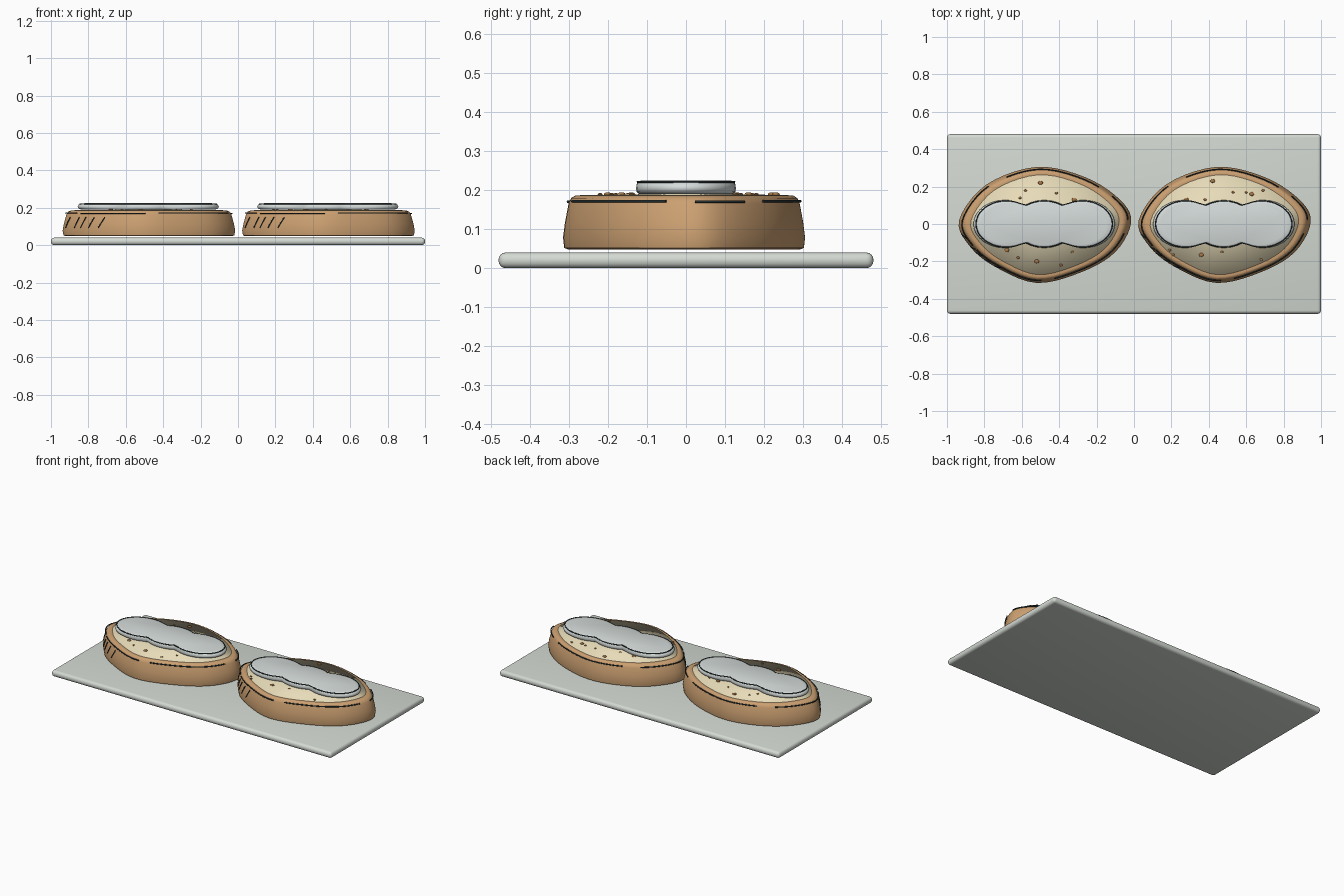
import bpy, bmesh, math
from mathutils import Vector

if "Cube" in bpy.data.objects:
    bpy.data.objects.remove(bpy.data.objects["Cube"])


def material(name, rgb):
    m = bpy.data.materials.new(name)
    m.diffuse_color = (*rgb, 1)
    m.use_nodes = True
    m.node_tree.nodes["Principled BSDF"].inputs["Base Color"].default_value = m.diffuse_color
    return m


BOARD = material("pale_board", (0.66, 0.70, 0.65))
CRUST = material("tan_crust", (0.60, 0.35, 0.165))
CRUMB = material("cream_crumb", (0.80, 0.71, 0.48))
CHEESE = material("soft_white", (0.67, 0.72, 0.71))
INK = material("dark_outline", (0.02, 0.03, 0.03))
SEED = material("brown_seed", (0.40, 0.19, 0.06))

# Slice outline, counterclockwise from the right tip
OUTLINE = [(.465, .01), (.405, .13), (.22, .25), (-.04, .305), (-.31, .21), (-.455, .02),
           (-.397, -.12), (-.26, -.23), (-.04, -.315), (.20, -.257), (.38, -.15)]


def outline(t):
    """Smooth closed curve through OUTLINE, one unit of t per point."""
    n, i = len(OUTLINE), math.floor(t)
    f = t - i
    a, b, c, d = (Vector(OUTLINE[(i + k) % n]) for k in (-1, 0, 1, 2))
    return 0.5 * (2 * b + (c - a) * f + (2 * a - 5 * b + 4 * c - d) * f ** 2
                  + (3 * b - a - 3 * c + d) * f ** 3)


def finish(obj, mat, angle=None):
    obj.data.materials.append(mat)
    if angle is not None:
        bpy.context.view_layer.objects.active = obj
        bpy.ops.object.select_all(action='DESELECT')
        obj.select_set(True)
        bpy.ops.object.shade_smooth_by_angle(angle=math.radians(angle))
    return obj


def stack(name, points, levels, mat, x, angle, dome=None):
    """Loft scaled copies of an outline; levels are (scale, z)."""
    bm = bmesh.new()
    rings = [[bm.verts.new((p[0] * s, p[1] * s, z)) for p in points] for s, z in levels]
    n = len(points)
    for lo, hi in zip(rings, rings[1:]):
        for i in range(n):
            j = (i + 1) % n
            bm.faces.new((lo[i], lo[j], hi[j], hi[i]))
    bm.faces.new(rings[0][::-1])
    if dome is None:
        bm.faces.new(rings[-1])
    else:
        top = bm.verts.new((0, 0, dome))
        for i in range(n):
            bm.faces.new((rings[-1][i], rings[-1][(i + 1) % n], top))
    me = bpy.data.meshes.new(name)
    bm.to_mesh(me)
    bm.free()
    obj = bpy.data.objects.new(name, me)
    bpy.context.collection.objects.link(obj)
    obj.location.x = x
    return finish(obj, mat, angle)


def tube(name, points, radius, x, closed=False):
    cu = bpy.data.curves.new(name, 'CURVE')
    cu.dimensions = '3D'
    cu.bevel_depth = radius
    cu.bevel_resolution = 1
    cu.use_fill_caps = True
    sp = cu.splines.new('POLY')
    sp.points.add(len(points) - 1)
    for p, co in zip(sp.points, points):
        p.co = (*co, 1)
    sp.use_cyclic_u = closed
    obj = bpy.data.objects.new(name, cu)
    bpy.context.collection.objects.link(obj)
    obj.location.x = x
    return finish(obj, INK)


def on_slice(t, s, z):
    p = outline(t) * s
    return (p.x, p.y, z)


# Serving board with rounded edges
bm = bmesh.new()
bmesh.ops.create_cube(bm, size=1)
for v in bm.verts:
    v.co = (v.co.x * 2, v.co.y * 0.96, v.co.z * 0.04 + 0.02)
bmesh.ops.bevel(bm, geom=bm.edges[:], offset=0.018, segments=4, profile=0.5, affect='EDGES')
me = bpy.data.meshes.new("board")
bm.to_mesh(me)
bm.free()
board = bpy.data.objects.new("board", me)
bpy.context.collection.objects.link(board)
finish(board, BOARD, 40)

SLICE = [outline(i / 5) for i in range(5 * len(OUTLINE))]
CRUST_LEVELS = [(.96, .048), (.99, .052), (1.0, .078), (.985, .115), (.955, .165),
                (.935, .179), (.90, .186), (.86, .184)]

# Three merged lobes: upper edge by x, mirrored for the lower edge
LOBES = (-.21, 0, .21)


def lobe_y(x):
    return max(.128 * math.sqrt(max(0, 1 - ((x - c) / .168) ** 2)) for c in LOBES)


N = 36
XS = [.378 * math.cos(math.pi * i / N) for i in range(N + 1)]
CHEESE_OUT = [(x, lobe_y(x)) for x in XS] + [(x, -lobe_y(x)) for x in XS[-2:0:-1]]

SEEDS = {
    -0.48: [(-.02, .22), (-.10, .18), (.065, .165), (.16, .13), (-.13, .14), (.23, .12),
            (-.04, -.20), (.09, -.22), (-.14, -.18), (-.2, -.14), (.15, -.15)],
    0.48: [(-.06, .23), (.05, .17), (.12, .17), (.15, .16), (.21, .18), (-.10, .13),
           (-.20, .13), (-.29, -.14), (-.27, -.165), (-.12, -.165), (-.01, -.15), (.2, -.19)],
}

for side, x in (("left", -0.48), ("right", 0.48)):
    # Bread: crust wall and rim, then the crumb face
    stack(side + "_crust", SLICE, CRUST_LEVELS, CRUST, x, 50)
    stack(side + "_crumb", SLICE, [(.86, .178), (.86, .187)], CRUMB, x, 180, dome=.191)

    # Soft lobed topping
    stack(side + "_topping", CHEESE_OUT,
          [(.94, .190), (.985, .195), (1, .205), (.985, .216), (.95, .222), (.88, .225)],
          CHEESE, x, 60)
    tube(side + "_topping_outline", [(a * .965, b * .965, .221) for a, b in CHEESE_OUT],
         .003, x, True)

    # Dark rim lines, broken into arcs
    for k, (t0, t1, s, z) in enumerate([(0.1, 1.2, .962, .170), (1.6, 3.6, .957, .171),
                                        (4.0, 6.0, .962, .171), (6.2, 8.1, .960, .170),
                                        (8.4, 10.6, .957, .171)]):
        pts = [on_slice(t0 + (t1 - t0) * i / 12, s, z) for i in range(13)]
        tube(f"{side}_rim_line_{k}", pts, .0035, x)

    # Short slanted score marks on the front left of the crust
    for k, t in enumerate((5.5, 6.0, 6.3, 6.62, 6.95)):
        pts = [on_slice(t, .996, .092), on_slice(t + .08, .985, .120),
               on_slice(t + .16, .968, .150)]
        tube(f"{side}_score_mark_{k}", pts, .003, x)

    # Seeds on the crumb
    bm = bmesh.new()
    for k, (sx, sy) in enumerate(SEEDS[x]):
        r = .008 + .005 * (k % 3 == 0)
        new = bmesh.ops.create_icosphere(bm, subdivisions=2, radius=r)["verts"]
        for v in new:
            v.co = (v.co.x + sx, v.co.y * .8 + sy, v.co.z * .4 + .189)
    me = bpy.data.meshes.new(side + "_seeds")
    bm.to_mesh(me)
    bm.free()
    seeds = bpy.data.objects.new(side + "_seeds", me)
    bpy.context.collection.objects.link(seeds)
    seeds.location.x = x
    finish(seeds, SEED, 60)
